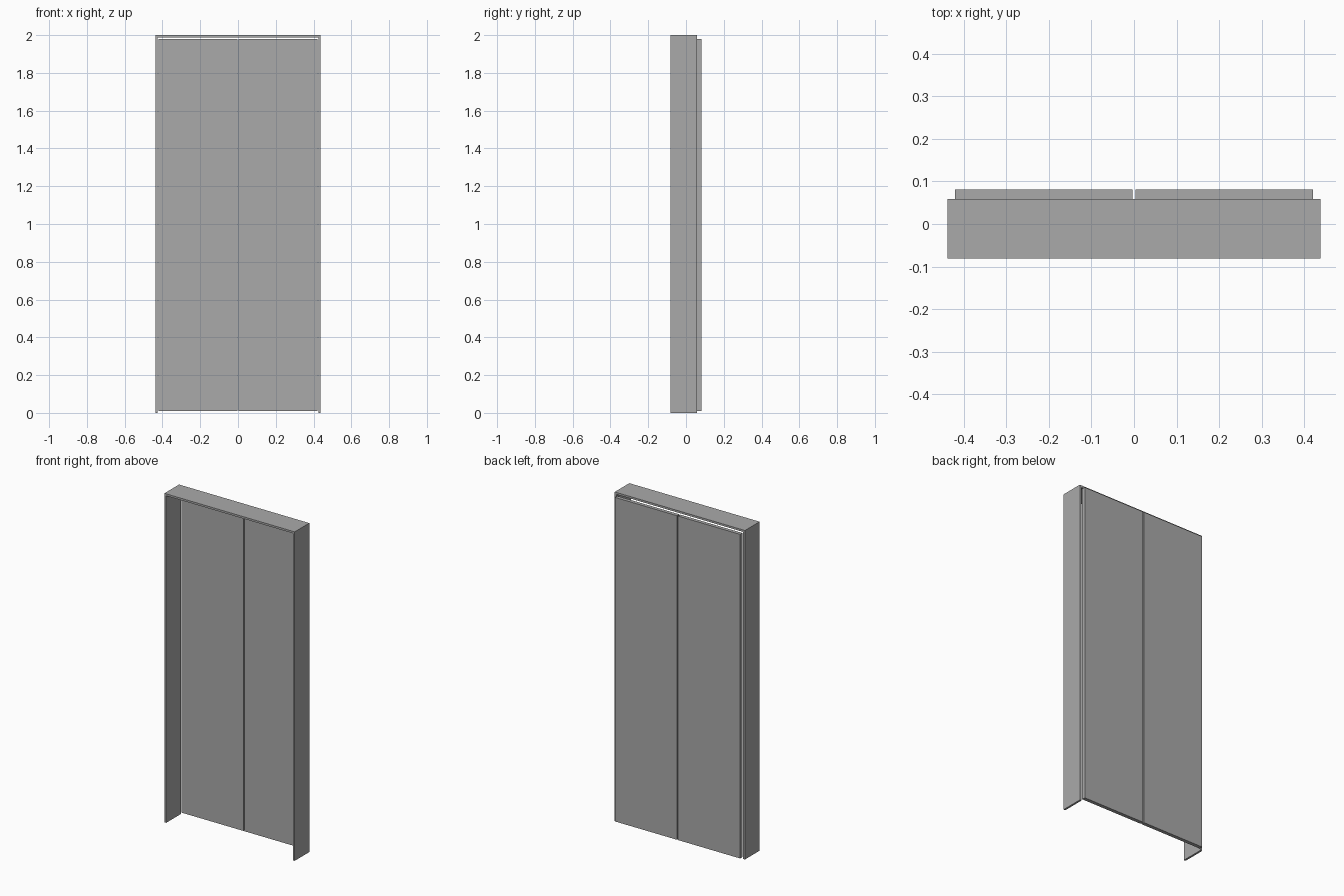
import bpy

cube = bpy.data.objects.get("Cube")
if cube:
    bpy.data.objects.remove(cube, do_unlink=True)

grey = bpy.data.materials.new("mid_grey")
grey.use_nodes = True
COLOUR = (0.4, 0.4, 0.4, 1)
grey.diffuse_color = COLOUR
for node in grey.node_tree.nodes:
    if node.type == 'BSDF_PRINCIPLED':
        node.inputs["Base Color"].default_value = COLOUR

# Overall sizes
HALF_W, HEIGHT, BOARD = 0.438, 2.0, 0.012
FRONT, FRAME_BACK, DOOR_BACK = -0.081, 0.059, 0.081
DOOR_OUTER, DOOR_INNER = 0.421, 0.003
DOOR_BOTTOM, DOOR_TOP = 0.01, 1.98


def mesh_object(name, verts, faces):
    mesh = bpy.data.meshes.new(name)
    mesh.from_pydata(verts, [], faces)
    mesh.materials.append(grey)
    obj = bpy.data.objects.new(name, mesh)
    bpy.context.collection.objects.link(obj)
    return obj


def extruded(name, profile, faces, y0, y1):
    """Solid made by pushing flat x-z faces from y0 back to y1."""
    obj = mesh_object(name, [(x, y0, z) for x, z in profile], faces)
    solid = obj.modifiers.new("depth", 'SOLIDIFY')
    solid.thickness = y1 - y0
    solid.offset = -1
    return obj


# Open-bottomed frame: two jambs and a head as one continuous surround
inner, under = HALF_W - BOARD, HEIGHT - BOARD
surround = [(-HALF_W, 0), (-inner, 0), (-inner, under), (inner, under),
            (inner, 0), (HALF_W, 0), (HALF_W, HEIGHT), (-HALF_W, HEIGHT)]
extruded("door_frame", surround,
         [(0, 1, 2, 7), (2, 3, 6, 7), (3, 4, 5, 6)], FRONT, FRAME_BACK)

# Pair of door leaves behind the frame, with a narrow gap between them
for name, x0, x1 in (("left_door", DOOR_INNER, DOOR_OUTER),
                     ("right_door", -DOOR_OUTER, -DOOR_INNER)):
    leaf = [(x0, DOOR_BOTTOM), (x1, DOOR_BOTTOM), (x1, DOOR_TOP), (x0, DOOR_TOP)]
    extruded(name, leaf, [(0, 1, 2, 3)], FRAME_BACK, DOOR_BACK)
